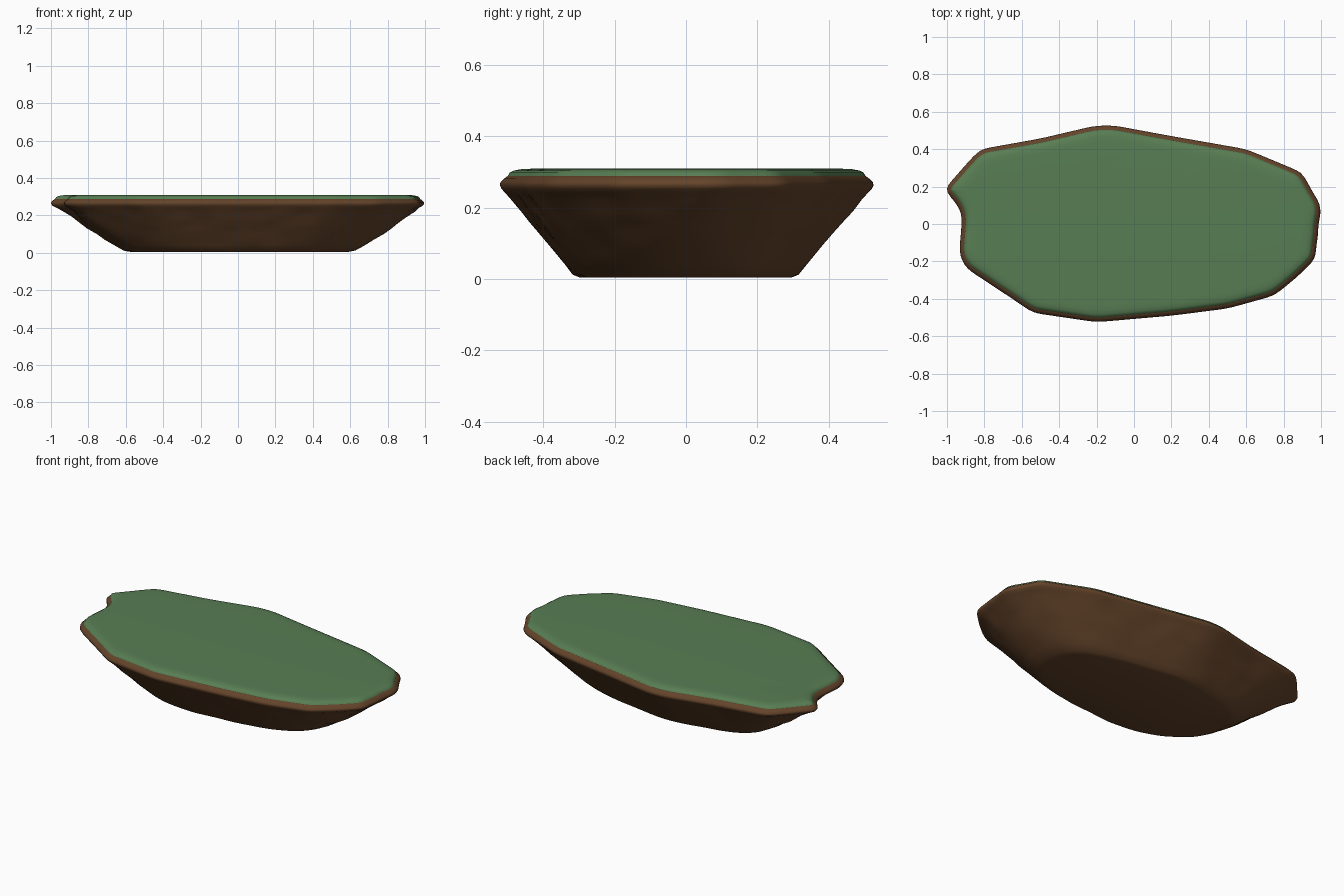
import bpy, bmesh, math
from mathutils import Vector, noise

if "Cube" in bpy.data.objects:
    bpy.data.objects.remove(bpy.data.objects["Cube"])

# Rim outline seen from above, counter-clockwise
RIM = [(.995, .11), (.955, .17), (.90, .275), (.60, .40), (.20, .47), (-.11, .527),
       (-.21, .525), (-.50, .457), (-.82, .40), (-.87, .35), (-1.015, .185),
       (-.935, .09), (-.918, .04), (-.935, -.16), (-.90, -.235), (-.65, -.40),
       (-.54, -.475), (-.20, -.525), (.20, -.49), (.50, -.452), (.75, -.383),
       (.87, -.285), (.972, -.185), (.975, -.09), (.988, -.07), (.982, .0), (1.0, .04)]
N = 180


def resample(points, n):
    """Evenly spaced points round a closed polygon."""
    pts = [Vector(p) for p in points]
    pts.append(pts[0])
    lens = [(b - a).length for a, b in zip(pts, pts[1:])]
    step, out, i, start = sum(lens) / n, [], 0, 0.0
    for k in range(n):
        while k * step > start + lens[i]:
            start += lens[i]
            i += 1
        out.append(pts[i].lerp(pts[i + 1], (k * step - start) / lens[i]))
    return out


def soften(loop, times):
    for _ in range(times):
        loop = [(loop[i - 1] + 2 * p + loop[(i + 1) % len(loop)]) / 4
                for i, p in enumerate(loop)]
    return loop


def inset(loop, d):
    out = []
    for i, p in enumerate(loop):
        t = (loop[(i + 2) % N] - loop[i - 2]).normalized()
        out.append(p + Vector((-t.y, t.x)) * d)
    return out


def loft(name, rings, color, angle):
    """Skin stacked (loop, z) rings and cap both ends."""
    bm = bmesh.new()
    vs = [[bm.verts.new((p.x, p.y, z)) for p in loop] for loop, z in rings]
    for a, b in zip(vs, vs[1:]):
        for i in range(N):
            j = (i + 1) % N
            bm.faces.new((a[i], a[j], b[j], b[i]))
    bm.faces.new(vs[0][::-1])
    bm.faces.new(vs[-1])
    me = bpy.data.meshes.new(name)
    bm.to_mesh(me)
    bm.free()
    ob = bpy.data.objects.new(name, me)
    bpy.context.collection.objects.link(ob)
    mat = bpy.data.materials.new(name + "_colour")
    mat.diffuse_color = color
    mat.use_nodes = True
    mat.node_tree.nodes["Principled BSDF"].inputs["Base Color"].default_value = mat.diffuse_color
    me.materials.append(mat)
    bpy.context.view_layer.objects.active = ob
    ob.select_set(True)
    bpy.ops.object.shade_smooth_by_angle(angle=math.radians(angle))
    ob.select_set(False)
    return ob


rim = soften(resample(RIM, N), 2)
core = soften(rim, 40)          # notches fade out towards the base

# Earth body: flat base, flaring rough walls, rounded lip
rings = []
for z, sx, sy, mix in [(.004, .60, .575, 1), (.012, .645, .615, 1), (.04, .695, .66, 1),
                       (.07, .745, .71, .95), (.10, .79, .755, .9), (.13, .835, .80, .8),
                       (.16, .875, .85, .7), (.19, .91, .895, .5), (.22, .947, .94, .3),
                       (.24, .973, .97, .1), (.252, .992, .99, 0)]:
    loop = []
    for a, b in zip(rim, core):
        p = a.lerp(b, mix)
        q = Vector((p.x * sx, p.y * sy))
        bump = noise.noise((q.x * 7, q.y * 7, z * 25)) * .014 * (z < .23)
        loop.append(q * (1 + bump))
    rings.append((loop, z))
rings += [(rim, .263), (inset(rim, .002), .271), (inset(rim, .012), .281),
          (inset(rim, .024), .29)]
loft("earth_body", rings, (.126, .057, .023, 1), 70)

# Grass layer with a softly rounded edge
grass = [(inset(rim, .032), .28), (inset(rim, .022), .288), (inset(rim, .028), .298),
         (inset(rim, .04), .304), (inset(soften(rim, 4), .06), .308),
         (inset(soften(rim, 8), .085), .309)]
loft("grass_top", grass, (.097, .206, .087, 1), 60)
